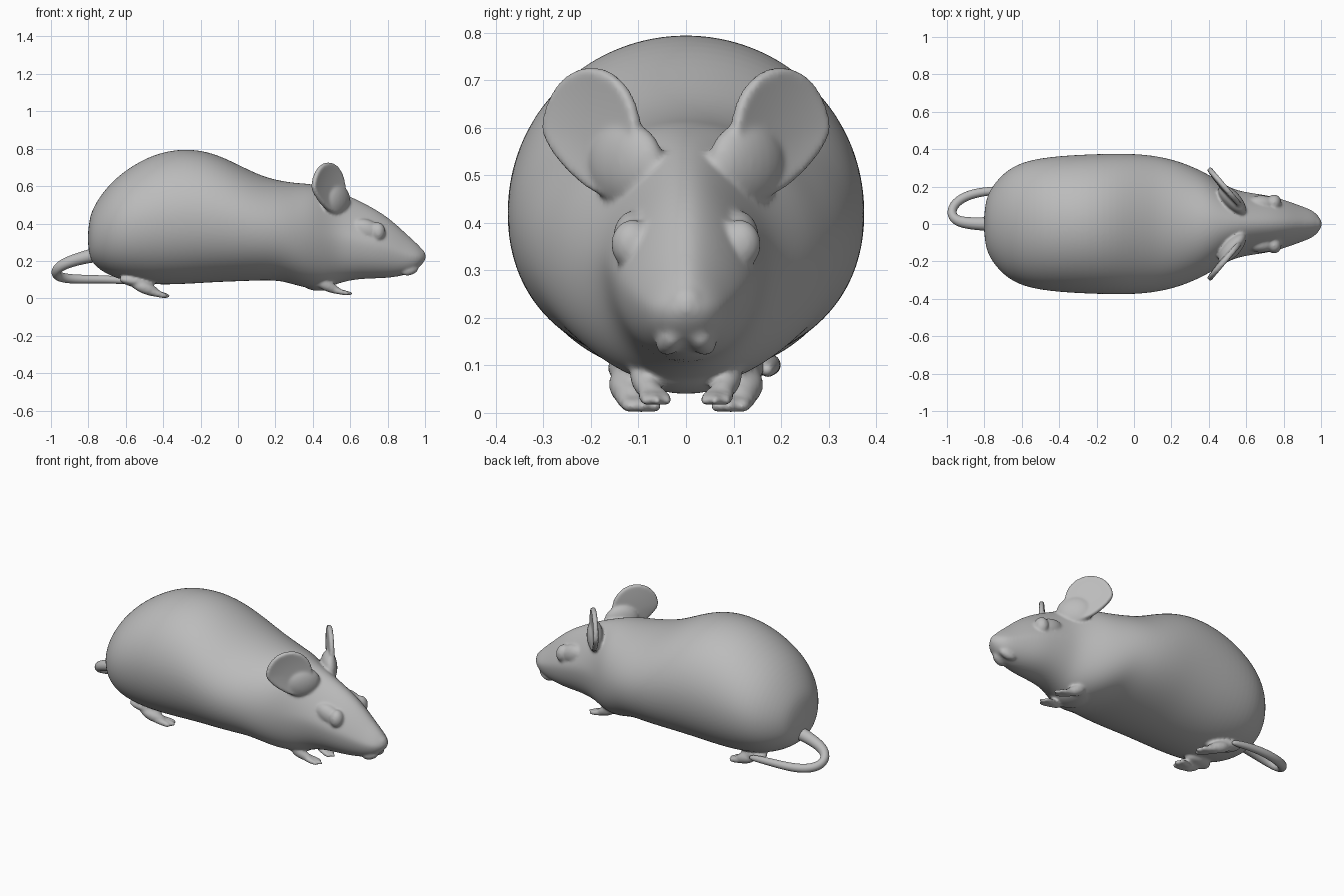
import bpy, bmesh, math
from mathutils import Vector

cube = bpy.data.objects.get("Cube")
if cube:
    bpy.data.objects.remove(cube, do_unlink=True)

GREY = (.5, .5, .5, 1)
grey = bpy.data.materials.new("plain grey")
grey.use_nodes = True
grey.diffuse_color = GREY
shader = next(n for n in grey.node_tree.nodes if n.type == 'BSDF_PRINCIPLED')
shader.inputs["Base Color"].default_value = GREY


def make_object(name, bm, levels=0):
    """Turn a bmesh into a smooth grey object, with optional subdivision."""
    bmesh.ops.recalc_face_normals(bm, faces=bm.faces)
    mesh = bpy.data.meshes.new(name)
    bm.to_mesh(mesh)
    bm.free()
    mesh.materials.append(grey)
    for face in mesh.polygons:
        face.use_smooth = True
    obj = bpy.data.objects.new(name, mesh)
    bpy.context.collection.objects.link(obj)
    if levels:
        sub = obj.modifiers.new("Smooth", 'SUBSURF')
        sub.levels = sub.render_levels = levels
    return obj


def skin_rings(bm, rings, start=None, end=None):
    """Bridge closed rings of points and close the ends with poles."""
    rows = [[bm.verts.new(p) for p in ring] for ring in rings]
    count = len(rows[0])
    for a, b in zip(rows, rows[1:]):
        for i in range(count):
            j = (i + 1) % count
            bm.faces.new((a[i], a[j], b[j], b[i]))
    for row, tip in ((rows[0], start), (rows[-1], end)):
        if tip is not None:
            pole = bm.verts.new(tip)
            for i in range(count):
                bm.faces.new((row[i], row[(i + 1) % count], pole))


def tube(name, points, radii, sides=10):
    """Tapered limb swept along a path with rounded ends."""
    pts = [Vector(p) for p in points]
    rings = []
    for i, p in enumerate(pts):
        along = (pts[min(i + 1, len(pts) - 1)] - pts[max(i - 1, 0)]).normalized()
        side = along.cross(Vector((0, 0, 1))).normalized()
        up = side.cross(along)
        rings.append([p + radii[i] * (side * math.cos(t) + up * math.sin(t))
                      for t in (math.tau * k / sides for k in range(sides))])
    first = pts[0] + (pts[0] - pts[1]).normalized() * radii[0] * .7
    last = pts[-1] + (pts[-1] - pts[-2]).normalized() * radii[-1] * .7
    bm = bmesh.new()
    skin_rings(bm, rings, first, last)
    return make_object(name, bm, 2)


def blob(name, centre, size, yaw=0, pitch=0):
    """Ellipsoid with the given half sizes."""
    bm = bmesh.new()
    bmesh.ops.create_uvsphere(bm, u_segments=24, v_segments=14, radius=1)
    obj = make_object(name, bm)
    obj.location, obj.scale = centre, size
    obj.rotation_euler = (0, pitch, yaw)
    return obj


def ear(name, side):
    """Shallow dish, facing forwards and outwards, leaning in at its root."""
    bm = bmesh.new()
    rings = []
    for step in (1, .92, .75, .5, .25):
        ring = []
        for k in range(28):
            t = math.tau * k / 28
            u, v = .102 * step * math.cos(t), .141 * step * math.sin(t)
            u -= .45 * max(0, -v)
            x = .48 - .85 * u + .012 * (step ** 2 - .6)
            ring.append((x, side * (.2 + u), .588 + v))
        rings.append(ring)
    skin_rings(bm, rings, end=(.473, side * .2, .588))
    obj = make_object(name, bm)
    shell = obj.modifiers.new("Thickness", 'SOLIDIFY')
    shell.thickness, shell.offset = .028, 0
    sub = obj.modifiers.new("Smooth", 'SUBSURF')
    sub.levels = sub.render_levels = 2
    return obj


def blend(name, parts):
    """Fuse overlapping parts into one continuous soft skin."""
    bpy.context.view_layer.update()
    graph = bpy.context.evaluated_depsgraph_get()
    bm = bmesh.new()
    for part in parts:
        mesh = bpy.data.meshes.new_from_object(part.evaluated_get(graph))
        mesh.transform(part.matrix_world)
        bm.from_mesh(mesh)
        bpy.data.meshes.remove(mesh)
    for part in parts:
        bpy.data.objects.remove(part, do_unlink=True)
    obj = make_object(name, bm)
    fuse = obj.modifiers.new("Fuse", 'REMESH')
    fuse.mode, fuse.voxel_size, fuse.use_smooth_shade = 'VOXEL', .007, True
    soften = obj.modifiers.new("Soften", 'SMOOTH')
    soften.factor, soften.iterations = .5, 10


# Body and head: x, underside z, top z, half width
STATIONS = [
    (-.795, .23, .42, .11), (-.775, .18, .49, .18), (-.7, .125, .6, .275),
    (-.6, .09, .69, .335), (-.45, .07, .776, .362), (-.28, .075, .806, .373),
    (-.13, .085, .78, .378), (0, .09, .717, .378), (.12, .095, .657, .366),
    (.23, .095, .628, .34), (.32, .065, .617, .305), (.4, .05, .613, .265),
    (.48, .055, .592, .212), (.55, .085, .567, .176), (.64, .103, .527, .16),
    (.74, .106, .475, .145), (.82, .11, .42, .12), (.9, .125, .345, .092),
    (.95, .148, .3, .073), (.985, .18, .265, .047)]
SIDES = 32
rings = []
for x, low, high, half in STATIONS:
    # The head narrows towards its crown, the belly is a little squarer
    taper = .36 * min(1, max(0, (x - .4) / .25))
    ring = []
    for k in range(SIDES):
        t = math.tau * k / SIDES
        pinch = 1 - taper * max(0, math.sin(t)) + .1 * taper
        rise = math.sin(t)
        if rise < 0:
            rise *= 1 + .07 * math.cos(t) ** 2
        ring.append((x, half * math.cos(t) * pinch,
                     (low + high) / 2 + (high - low) / 2 * rise))
    rings.append(ring)
bm = bmesh.new()
skin_rings(bm, rings, (-.805, 0, .32), (1.01, 0, .222))
skin = [make_object("body_and_head", bm, 2),
        blob("nose", (.957, 0, .228), (.046, .044, .045)),
        blob("chest", (.43, 0, .09), (.09, .11, .05))]

# Tail: leaves the rump, loops round and tucks under the left haunch
tube("tail",
     [(-.72, 0, .24), (-.8, 0, .225), (-.88, .003, .203), (-.945, .015, .178),
      (-.976, .045, .147), (-.972, .09, .122), (-.93, .135, .107),
      (-.86, .163, .102), (-.77, .178, .102), (-.66, .178, .1), (-.56, .17, .09)],
     [.045, .038, .034, .031, .029, .028, .027, .026, .024, .022, .018])

for word, s in (("left", 1), ("right", -1)):
    # Ear and face
    skin += [
        ear(word + "_ear", s),
        blob(word + "_ear_root", (.525, s * .128, .525), (.1, .046, .088), -s * .84),
        blob(word + "_eye", (.748, s * .113, .355), (.04, .045, .052), -s * .2),
        blob(word + "_brow", (.69, s * .108, .365), (.085, .045, .055), -s * .1, .4),
        blob(word + "_lip", (.92, s * .036, .152), (.05, .026, .028), -s * .25, -.35)]

    # Front leg and paw
    skin.append(tube(
        word + "_front_leg",
        [(.45, s * .085, .09), (.48, s * .085, .065), (.51, s * .08, .05), (.54, s * .07, .038)],
        [.04, .033, .026, .02]))
    for i in (-1, 0, 1):
        y = .066 + .02 * i
        skin.append(tube(
            f"{word}_front_toe_{i + 2}",
            [(.5, s * (.076 + .01 * i), .046), (.555, s * y, .033),
             (.608 - .02 * abs(i), s * (y + .002 * i - .005), .024)],
            [.018, .015, .013]))

    # Hind leg and foot
    skin += [
        blob(word + "_haunch", (-.54, s * .11, .088), (.1, .05, .03), -s * .3, .15),
        tube(word + "_hind_foot",
             [(-.56, s * .125, .08), (-.52, s * .135, .064),
              (-.475, s * .128, .046), (-.43, s * .105, .028)],
             [.024, .034, .034, .026])]
    for i in (-1, 0, 1):
        y = .096 + .024 * i
        skin.append(tube(
            f"{word}_hind_toe_{i + 2}",
            [(-.47, s * (.12 + .016 * i), .036), (-.41, s * y, .018),
             (-.37 - .014 * abs(i), s * (y - .006 + .004 * i), .012)],
            [.021, .018, .015]))

blend("body_head_and_limbs", skin)
